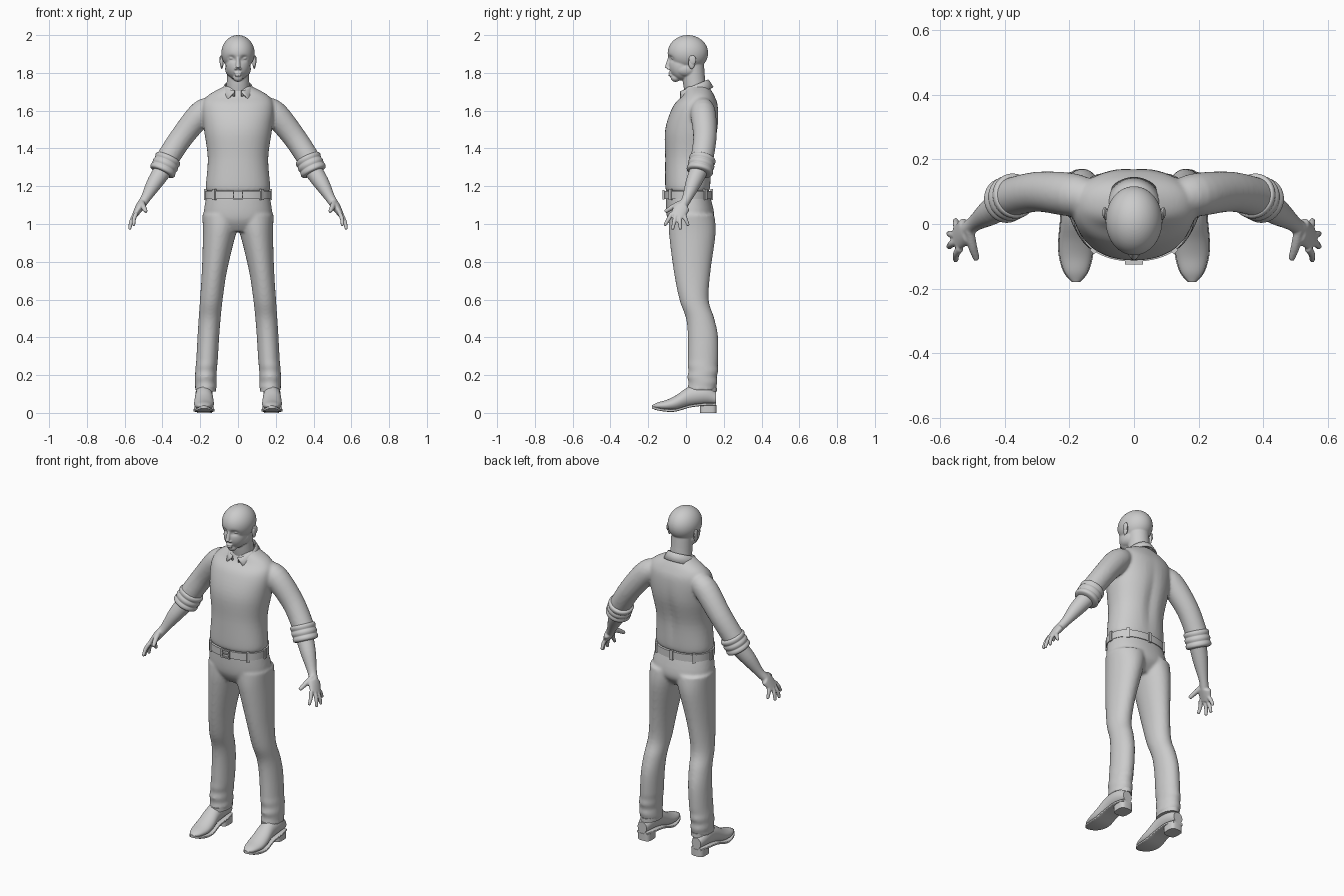
import bpy, bmesh, math
from mathutils import Vector, Matrix

if "Cube" in bpy.data.objects:
    bpy.data.objects.remove(bpy.data.objects["Cube"])

shade = (.6, .6, .6, 1)
grey = bpy.data.materials.new("plain grey")
grey.use_nodes = True
grey.diffuse_color = shade
grey.node_tree.nodes["Principled BSDF"].inputs["Base Color"].default_value = shade

X, Y, Z = Vector((1, 0, 0)), Vector((0, 1, 0)), Vector((0, 0, 1))


def spline(keys, steps):
    """Smooth curve through key tuples."""
    points = []
    last = len(keys) - 1
    for i in range(last):
        before, start, end, after = keys[max(i - 1, 0)], keys[i], keys[i + 1], keys[min(i + 2, last)]
        for s in range(steps):
            t = s / steps
            ease_in, ease_out = t * (1 - t) ** 2 / 2, t * t * (1 - t) / 2
            blend = t * t * (3 - 2 * t)
            points.append([b + (c - b) * blend + (c - a) * ease_in - (d - b) * ease_out
                           for a, b, c, d in zip(before, start, end, after)])
    return points + [keys[last]]


def loft(bm, keys, frame=None, sides=32, steps=5, power=2):
    """Closed skin over rings (x, y, z, radius) or (x, y, z, radius_u, radius_v)."""
    points = spline(keys, steps)
    rings = []
    for i, point in enumerate(points):
        centre = Vector(point[:3])
        if frame:
            u, v = frame
        else:
            ahead, behind = points[min(i + 1, len(points) - 1)], points[max(i - 1, 0)]
            along = Vector(ahead[:3]) - Vector(behind[:3])
            u = along.cross(Y).normalized()
            v = u.cross(along).normalized()
        ring = []
        for k in range(sides):
            c, s = math.cos(math.tau * k / sides), math.sin(math.tau * k / sides)
            across = math.copysign(abs(c) ** (2 / power), c) * point[3]
            deep = math.copysign(abs(s) ** (2 / power), s) * point[-1]
            ring.append(bm.verts.new(centre + u * across + v * deep))
        rings.append(ring)
    for low, high in zip(rings, rings[1:]):
        for k in range(sides):
            n = (k + 1) % sides
            bm.faces.new((low[k], low[n], high[n], high[k]))
    bm.faces.new(rings[0])
    bm.faces.new(rings[-1])


def levels(rows):
    """Turn (height, half_width, front, back) into centred rings."""
    return [(0, (front + back) / 2, z, width, (back - front) / 2) for z, width, front, back in rows]


def ball(bm, place, size):
    matrix = Matrix.Translation(place) @ Matrix.Diagonal((*size, 1))
    bmesh.ops.create_uvsphere(bm, u_segments=64, v_segments=32, radius=1, matrix=matrix)


def box(bm, place, size, turn=0):
    matrix = Matrix.Translation(place) @ Matrix.Rotation(turn, 4, 'Z') @ Matrix.Diagonal((*size, 1))
    bmesh.ops.create_cube(bm, size=1, matrix=matrix)


def finish(name, bm, mirror=False, voxel=None, relax=4):
    """Make the object; a voxel size blends overlapping volumes into one skin."""
    bmesh.ops.recalc_face_normals(bm, faces=bm.faces)
    mesh = bpy.data.meshes.new(name)
    bm.to_mesh(mesh)
    bm.free()
    mesh.materials.append(grey)
    part = bpy.data.objects.new(name, mesh)
    bpy.context.collection.objects.link(part)
    bpy.ops.object.select_all(action='DESELECT')
    part.select_set(True)
    bpy.context.view_layer.objects.active = part
    bpy.ops.object.shade_smooth_by_angle(angle=math.radians(50))
    if mirror:
        part.modifiers.new("mirror", 'MIRROR').use_mirror_merge = False
    if voxel:
        remesh = part.modifiers.new("blend", 'REMESH')
        remesh.mode = 'VOXEL'
        remesh.voxel_size = voxel
        remesh.use_smooth_shade = True
        part.modifiers.new("relax", 'SMOOTH').iterations = relax
    return part


# Head: skull and jaw with pressed eye sockets, then features
bm = bmesh.new()
ball(bm, (0, .01, 1.905), (.088, .107, .095))
ball(bm, (0, -.02, 1.84), (.065, .07, .08))
for v in bm.verts:
    if v.co.y < 0:
        across, up = (abs(v.co.x) - .033) / .017, (v.co.z - 1.877) / .012
        v.co.y += .016 * math.exp(-across * across - up * up)
ball(bm, (0, -.055, 1.775), (.026, .026, .023))
loft(bm, [(0, -.085, 1.89, .008), (0, -.1, 1.825, .013)])
for z in (1.8, 1.787):
    ball(bm, (0, -.083, z), (.02, .01, .006))
for side in (1, -1):
    ball(bm, (side * .035, 0, 1.82), (.033, .06, .04))
    ball(bm, (side * .033, -.068, 1.877), (.014, .01, .006))
    ball(bm, (side * .012, -.092, 1.822), (.007, .009, .006))
loft(bm, [(0, .065, 1.66, .065), (0, .045, 1.74, .06), (0, .035, 1.85, .06)], (X, Y))
finish("head_and_neck", bm, voxel=.004, relax=3)

bm = bmesh.new()
ball(bm, (.086, .03, 1.857), (.009, .018, .036))
ball(bm, (.091, .035, 1.868), (.007, .018, .025))
finish("ears", bm, mirror=True)

# Shirt body with a hollow spine, blended with the sleeves
bm = bmesh.new()
loft(bm, levels([(1.17, .16, -.1, .12), (1.2, .17, -.11, .13), (1.35, .16, -.11, .14),
                 (1.5, .18, -.11, .17), (1.62, .19, -.07, .17), (1.68, .16, -.02, .15),
                 (1.73, .07, 0, .12)]), (X, Y), sides=48, power=2.2)
for v in bm.verts:
    if v.co.y > .05:
        across, up = v.co.x / .03, (v.co.z - 1.4) / .16
        v.co.y -= .012 * math.exp(-across * across - up * up)
for side in (1, -1):
    loft(bm, [(side * x, y, z, radius) for x, y, z, radius in (
        (.12, .08, 1.62, .05), (.19, .09, 1.59, .067), (.3, .1, 1.457, .062), (.39, .08, 1.32, .06))])
finish("shirt", bm, voxel=.008, relax=6)

# Rolled cuffs: rippled tube from elbow to forearm
elbow, opening = Vector((.365, .09, 1.355)), Vector((.405, .07, 1.27))
bm = bmesh.new()
rolls = 40
cuff = []
for i in range(rolls + 1):
    t = i / rolls
    swell = .066 + .005 * abs(math.sin(3 * math.pi * t))
    closing = .015 * (2 * t - 1) ** 20
    cuff.append((*elbow.lerp(opening, t), swell - closing))
loft(bm, cuff, steps=1)
finish("rolled_cuffs", bm, mirror=True)

# Folded collar with two front points
bm = bmesh.new()
rows = []
count = 40
for i in range(count + 1):
    t = 2 * i / count - 1
    top, low = math.pi + t * (math.pi - .25), math.pi + t * (math.pi - .72)
    z = 1.735 - .03 * math.cos(top)
    drop = .04 + .015 * t ** 6
    profile = ((top, .064, z - .03), (top, .068, z), (top, .075, z - .005), (low, .096, z - drop))
    rows.append([bm.verts.new((r * math.sin(a), .045 - r * 1.05 * math.cos(a), h)) for a, r, h in profile])
for near, far in zip(rows, rows[1:]):
    for k in range(len(near) - 1):
        bm.faces.new((near[k], far[k], far[k + 1], near[k + 1]))
collar = finish("collar", bm)
collar.modifiers.new("thickness", 'SOLIDIFY').thickness = .007

# Forearms, palms, fanned fingers and thumbs
bm = bmesh.new()
loft(bm, [(.38, .08, 1.31, .05), (.44, .04, 1.22, .042), (.49, .005, 1.135, .026, .032),
          (.52, -.02, 1.09, .023, .042), (.55, -.047, 1.04, .013, .038)])
for i in range(4):
    arch = .01 * (i - 1.5) ** 2
    knuckle = Vector((.55 - arch / 2, -.075 + .02 * i, 1.045 + arch / 2))
    tip = Vector((.575 - arch, -.11 + .04 * i, .975 + arch))
    middle = knuckle.lerp(tip, .5) + X * .005
    loft(bm, [(*knuckle, .012), (*middle, .011), (*tip, .009)], sides=16)
    ball(bm, tip, (.009, .009, .009))
loft(bm, [(.51, -.02, 1.115, .015), (.5, -.07, 1.09, .014), (.487, -.11, 1.065, .01)], sides=16)
finish("forearms_and_hands", bm, mirror=True, voxel=.0045, relax=3)

# Trousers: hips blended with two legs that spread towards the floor
def leg(z, front, back):
    return (.17 - .08 * z * z, (front + back) / 2, z, .057 + .04 * z ** 5, (back - front) / 2)


bm = bmesh.new()
loft(bm, levels([(.96, .12, -.06, .1), (1.03, .18, -.1, .15), (1.15, .167, -.107, .127)]),
     (X, Y), sides=48, power=2.2)
shins = [leg(*row) for row in ((1.05, -.09, .15), (.95, -.09, .157), (.75, -.065, .13), (.6, -.035, .12),
                               (.5, 0, .15), (.4, .01, .17), (.25, .01, .17), (.12, .01, .16))]
for side in (1, -1):
    loft(bm, [(side * x, *rest) for x, *rest in shins], (X, Y))
for v in bm.verts:
    if v.co.z < .3:
        crease = .004 * math.sin(v.co.z * 90)
        v.co.x += math.copysign(crease, v.co.x)
        v.co.y += crease
finish("trousers", bm, voxel=.008, relax=6)

bm = bmesh.new()
loft(bm, [(.168, .084, z, .051, .079) for z in (.112, .135)], (X, Y), steps=1)
finish("trouser_hems", bm, mirror=True)

# Belt, loops and buckle
bm = bmesh.new()
loft(bm, levels([(z, .173, -.116, .136) for z in (1.133, 1.176)]), (X, Y), sides=64, steps=1, power=2.2)
finish("belt", bm)

bm = bmesh.new()
for i in range(1, 8):
    turn = math.tau * i / 8
    s, c = math.sin(turn), math.cos(turn)
    reach = (abs(s) ** 2.2 + abs(c) ** 2.2) ** (-1 / 2.2)
    box(bm, (.172 * reach * s, .01 - .126 * reach * c, 1.155), (.018, .014, .058), turn)
finish("belt_loops", bm)

bm = bmesh.new()
for side in (1, -1):
    box(bm, (side * .024, -.119, 1.155), (.007, .012, .05))
    box(bm, (0, -.119, 1.155 + side * .021), (.055, .012, .007))
box(bm, (0, -.119, 1.155), (.04, .008, .006))
finish("buckle", bm)

# Shoes: rows of (y, half_width, bottom, top) shared by upper and sole
shoe = [(.16, .03, .045, .11), (.1, .045, .045, .15), (.02, .046, .035, .14), (-.05, .052, .015, .095),
        (-.1, .05, .013, .07), (-.15, .035, .02, .055), (-.18, .01, .03, .04)]
bm = bmesh.new()
loft(bm, [(.18, y, (low + high) / 2, w, (high - low) / 2) for y, w, low, high in shoe], (X, Z))
finish("shoe_uppers", bm, mirror=True)

bm = bmesh.new()
loft(bm, [(.18, y, low, w + .003, .007) for y, w, low, high in shoe], (X, Z), power=6)
finish("shoe_soles", bm, mirror=True)

bm = bmesh.new()
loft(bm, [(.178, .118, z, .04, .044) for z in (0, .042)], (X, Y), steps=1, power=3.5)
finish("shoe_heels", bm, mirror=True)
